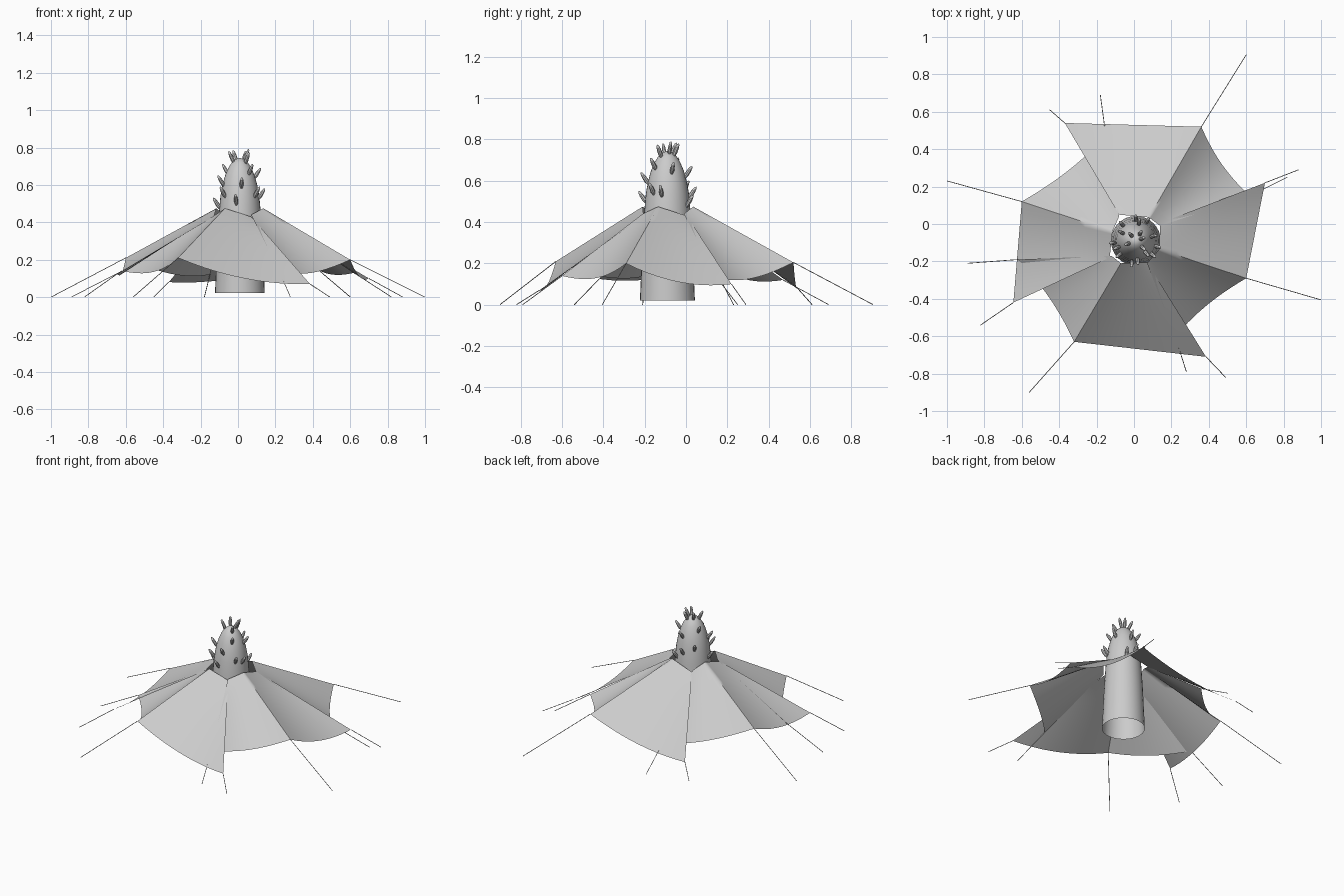
import bpy, bmesh, math
from mathutils import Vector as V

if "Cube" in bpy.data.objects:
    bpy.data.objects.remove(bpy.data.objects["Cube"])

grey = bpy.data.materials.new("light_grey")
grey.diffuse_color = (0.6, 0.6, 0.6, 1)
grey.use_nodes = True
grey.node_tree.nodes["Principled BSDF"].inputs["Base Color"].default_value = grey.diffuse_color
CX, CY = 0.01, -0.09


def finish(bm, name, angle=40):
    me = bpy.data.meshes.new(name)
    bm.to_mesh(me)
    bm.free()
    ob = bpy.data.objects.new(name, me)
    me.materials.append(grey)
    bpy.context.collection.objects.link(ob)
    bpy.ops.object.select_all(action='DESELECT')
    ob.select_set(True)
    bpy.context.view_layer.objects.active = ob
    bpy.ops.object.shade_smooth_by_angle(angle=math.radians(angle))
    return ob


def spin(bm, pts, base, direction, n):
    """Surface of revolution: (distance, radius) pairs along a direction."""
    q = V(direction).to_track_quat('Z', 'Y')
    rings = []
    for d, r in pts:
        if r == 0:
            rings.append([bm.verts.new(V(base) + q @ V((0, 0, d)))])
        else:
            rings.append([bm.verts.new(V(base) + q @ V((r * math.cos(k * math.tau / n),
                          r * math.sin(k * math.tau / n), d))) for k in range(n)])
    for a, b in zip(rings, rings[1:]):
        for k in range(n):
            j = (k + 1) % n
            if len(a) == 1:
                bm.faces.new((a[0], b[j], b[k]))
            elif len(b) == 1:
                bm.faces.new((a[k], a[j], b[0]))
            else:
                bm.faces.new((a[k], a[j], b[j], b[k]))


# Central bullet shaped trunk, open at the bottom
profile = [(.022, .133), (.16, .127), (.30, .121), (.45, .112), (.54, .104), (.60, .093),
           (.65, .079), (.69, .062), (.72, .043), (.737, .023), (.745, 0)]
bm = bmesh.new()
spin(bm, profile, (CX, CY, 0), (0, 0, 1), 32)
finish(bm, "trunk", 60)


def trunk_radius(z):
    for (z0, r0), (z1, r1) in zip(profile, profile[1:]):
        if z0 <= z <= z1:
            return r0 + (r1 - r0) * (z - z0) / (z1 - z0)
    return 0


# Spines: (compass angle, height), leaning outwards and up
spines = [(15, .64), (-15, .53), (-40, .54), (-50, .66), (-100, .50), (-85, .59), (185, .48),
          (200, .60), (150, .66), (130, .55), (90, .52), (80, .62), (60, .48), (-140, .54),
          (-160, .725), (60, .725), (-45, .72), (130, .73), (20, .735)]
bm = bmesh.new()
for a, z in spines:
    a = math.radians(a)
    r = trunk_radius(z)
    up = 1.5 + max(0, z - .65) * 8
    spin(bm, [(-.01, .006), (.01, .011), (.035, .010), (.055, .006), (.062, 0)],
         (CX + r * math.cos(a), CY + r * math.sin(a), z), (math.cos(a), math.sin(a), up), 8)
finish(bm, "spines")

# Four overlapping cloth sheets: (inner, outer) points at start, crease and end
sheets = {
    "back_cloth": [((-.08, .05, .43), (-.37, .54, .08)), ((.08, .035, .475), (.36, .52, .205)),
                   ((.14, -.01, .44), (.62, .15, .13))],
    "right_cloth": [((.14, .005, .43), (.70, .22, .10)), ((.135, -.135, .475), (.60, -.29, .20)),
                    ((.07, -.21, .44), (.22, -.60, .14))],
    "front_cloth": [((.07, -.205, .43), (.385, -.71, .07)), ((-.07, -.21, .475), (-.32, -.63, .21)),
                    ((-.12, -.17, .44), (-.62, -.19, .14))],
    "left_cloth": [((-.13, -.18, .43), (-.645, -.42, .125)), ((-.115, -.04, .475), (-.60, .12, .21)),
                   ((-.08, .04, .44), (-.15, .47, .12))],
}
N, M = 10, 10
for name, pts in sheets.items():
    bm = bmesh.new()
    cols = []
    for i in range(2 * N + 1):
        p = min(i // N, 1)
        t = i / N - p
        bow = 4 * t * (1 - t)
        (i0, o0), (i1, o1) = pts[p], pts[p + 1]
        a = V(i0).lerp(V(i1), t)
        b = V(o0).lerp(V(o1), t)
        # hanging hem, second half also pulled inwards
        b.z -= .04 * bow
        pull = .04 * bow * p
        b.x += (CX - b.x) * pull
        b.y += (CY - b.y) * pull
        col = []
        for j in range(M + 1):
            s = j / M
            col.append(bm.verts.new(a.lerp(b, s)))
        cols.append(col)
    for c, d in zip(cols, cols[1:]):
        for j in range(M):
            bm.faces.new((c[j], c[j + 1], d[j + 1], d[j]))
    finish(bm, name, 60)

# Guy ropes from each outer cloth point to the ground
anchors = {
    "back_cloth": [(-.45, .61), (.60, .905), (.82, .25)],
    "right_cloth": [(.88, .29), (.998, -.405), (.28, -.79)],
    "front_cloth": [(.49, -.82), (-.56, -.90), (-.89, -.21)],
    "left_cloth": [(-.82, -.54), (-.998, .23), (-.18, .69)],
}
bm = bmesh.new()
for name, ends in anchors.items():
    for (inner, outer), e in zip(sheets[name], ends):
        a, b = V(outer), V((e[0], e[1], 0.001))
        spin(bm, [(0, .002), ((b - a).length, .002)], a, b - a, 6)
finish(bm, "guy_ropes")
